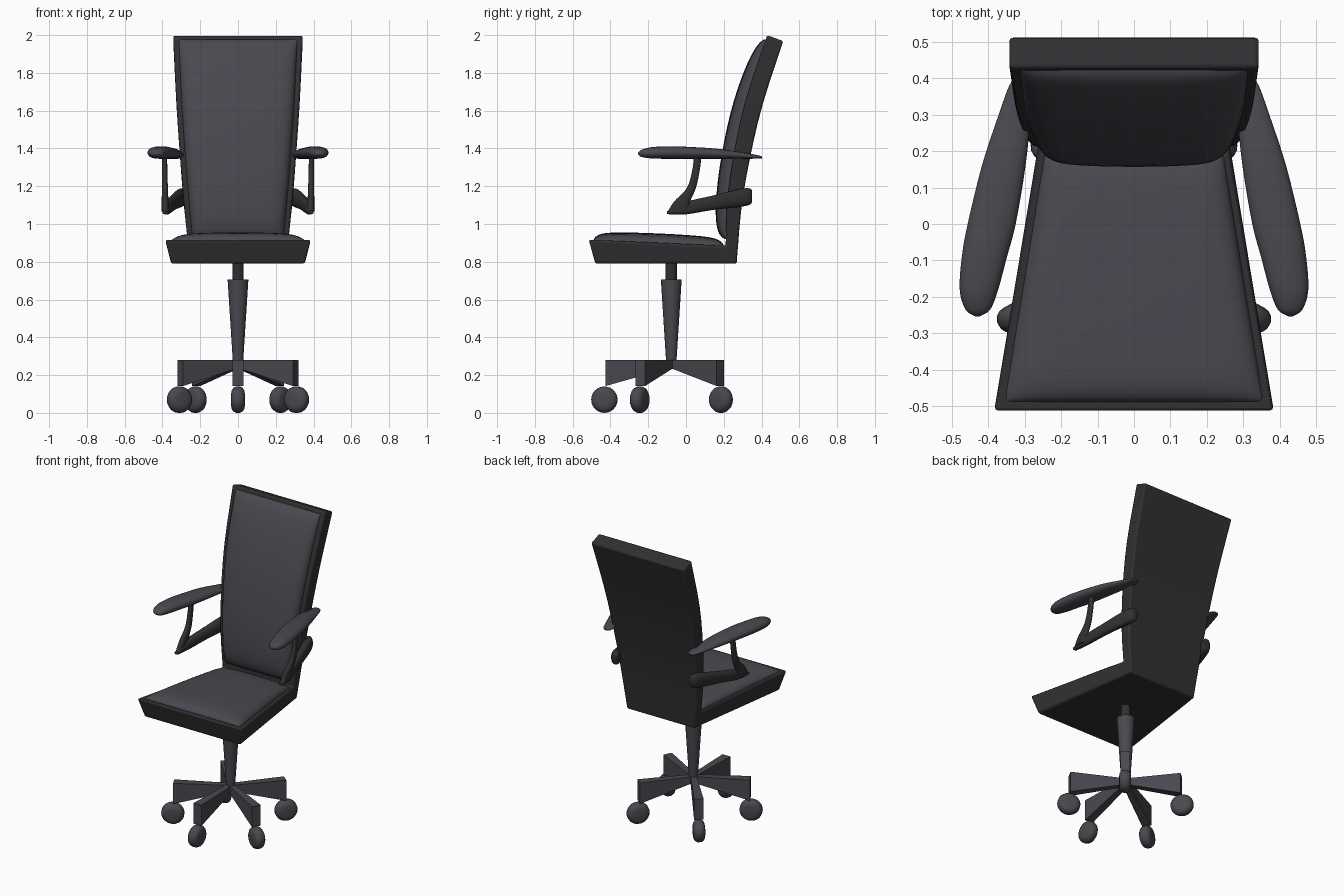
import bpy, bmesh, math
from mathutils import Vector

if "Cube" in bpy.data.objects:
    bpy.data.objects.remove(bpy.data.objects["Cube"])


def material(name, col):
    m = bpy.data.materials.new(name)
    m.diffuse_color = (*col, 1)
    m.use_nodes = True
    m.node_tree.nodes["Principled BSDF"].inputs["Base Color"].default_value = m.diffuse_color
    return m


DARK = material("dark_shell", (0.03, 0.03, 0.032))
GREY = material("charcoal", (0.065, 0.065, 0.078))


def finish(name, bm, mat, angle=35, bevel=0, mirror=False):
    bmesh.ops.recalc_face_normals(bm, faces=bm.faces)
    me = bpy.data.meshes.new(name)
    bm.to_mesh(me)
    bm.free()
    me.shade_smooth()
    me.set_sharp_from_angle(angle=math.radians(angle))
    ob = bpy.data.objects.new(name, me)
    bpy.context.collection.objects.link(ob)
    me.materials.append(mat)
    if mirror:
        ob.modifiers.new("mirror", 'MIRROR')
    if bevel:
        b = ob.modifiers.new("bevel", 'BEVEL')
        b.width, b.segments, b.limit_method = bevel, 2, 'ANGLE'
        b.angle_limit = math.radians(35)
    return ob


def spline(pts, t):
    """Smooth curve through tuples, t in 0..1."""
    n = len(pts) - 1
    i = min(int(t * n), n - 1)
    f = t * n - i
    b, c = Vector(pts[i]), Vector(pts[i + 1])
    a = Vector(pts[i - 1]) if i > 0 else b * 2 - c
    d = Vector(pts[i + 2]) if i + 2 <= n else c * 2 - b
    return 0.5 * (2 * b + (c - a) * f + (2 * a - 5 * b + 4 * c - d) * f * f
                  + (3 * b - a - 3 * c + d) * f ** 3)


def loft(rings):
    bm = bmesh.new()
    vs = [[bm.verts.new(p) for p in r] for r in rings]
    n = len(vs[0])
    for r, s in zip(vs, vs[1:]):
        for k in range(n):
            bm.faces.new((r[k], r[(k + 1) % n], s[(k + 1) % n], s[k]))
    bm.faces.new(vs[0])
    bm.faces.new(vs[-1])
    return bm


def tube(name, pts, plane, mat, steps=20, power=0.8):
    """Loft of rounded sections; pts hold x, y, z and two half sizes."""
    rings = []
    for i in range(steps + 1):
        x, y, z, a, b = spline(pts, i / steps)
        ring = []
        for k in range(20):
            c, s = math.cos(k * math.pi / 10), math.sin(k * math.pi / 10)
            c = math.copysign(abs(c) ** power, c) * a
            s = math.copysign(abs(s) ** power, s) * b
            ring.append((x + c, y, z + s) if plane == 'xz' else (x + c, y + s, z))
        rings.append(ring)
    return finish(name, loft(rings), mat, 60, mirror=True)


# Seat and back shell: one L-shaped loft (inner and outer y, z, half width)
INNER = [(0.21, 0.885, 0.265), (0.217, 1.1, 0.285), (0.25, 1.35, 0.306),
         (0.315, 1.65, 0.326), (0.43, 2.0, 0.343)]
OUTER = [(0.268, 0.79, 0.25), (0.293, 1.08, 0.285), (0.337, 1.34, 0.306),
         (0.405, 1.63, 0.326), (0.515, 1.968, 0.343)]
pairs = [((-0.515, 0.917, 0.387), (-0.48, 0.79, 0.355))]
pairs += [(spline(INNER, i / 12), spline(OUTER, i / 12)) for i in range(13)]
rings = [[(-p[2], p[0], p[1]), (p[2], p[0], p[1]),
          (q[2], q[0], q[1]), (-q[2], q[0], q[1])] for p, q in pairs]
finish("seat_and_back_shell", loft(rings), DARK, 30, bevel=0.01)


# Cushions: puffed grids that follow the shell
def cushion(name, place, n=24):
    bm = bmesh.new()
    par = [0.5 - 0.5 * math.cos(math.pi * i / n) for i in range(n + 1)]

    def puff(u):
        return math.sqrt(max(0, 1 - abs(2 * u - 1) ** 9)) * (0.82 + 0.18 * (1 - (2 * u - 1) ** 2))

    g = [[bm.verts.new(place(2 * u - 1, v, puff(u) * puff(v))) for u in par] for v in par]
    for i in range(n):
        for j in range(n):
            bm.faces.new((g[i][j], g[i][j + 1], g[i + 1][j + 1], g[i + 1][j]))
    bmesh.ops.holes_fill(bm, edges=[e for e in bm.edges if e.is_boundary], sides=0)
    return finish(name, bm, GREY, 70)


def on_seat(u, v, h):
    return (u * (0.357 - 0.112 * v), -0.49 + 0.69 * v, 0.91 - 0.03 * v + 0.055 * h)


def on_back(u, v, h):
    y, z, w = spline(INNER, 0.04 + 0.945 * v)
    return (u * (w - 0.027), y + 0.005 - 0.068 * h, z + 0.012 * h * v)


cushion("seat_cushion", on_seat)
cushion("back_cushion", on_back)

# Armrests: pad, upright post and lower arm, mirrored
tube("armrest_pad", [
    (0.430, -0.254, 1.372, 0.006, 0.004), (0.429, -0.235, 1.374, 0.034, 0.019),
    (0.426, -0.18, 1.377, 0.053, 0.030), (0.411, -0.09, 1.378, 0.062, 0.033),
    (0.391, 0.0, 1.377, 0.066, 0.032), (0.358, 0.16, 1.372, 0.060, 0.027),
    (0.328, 0.3, 1.362, 0.044, 0.017), (0.313, 0.38, 1.355, 0.030, 0.009),
    (0.310, 0.402, 1.353, 0.014, 0.005)], 'xz', GREY, 32, 0.9)
tube("armrest_post", [
    (0.388, 0.064, 1.37, 0.013, 0.02), (0.388, 0.052, 1.28, 0.014, 0.02),
    (0.387, 0.028, 1.19, 0.016, 0.024), (0.386, -0.02, 1.12, 0.018, 0.042),
    (0.385, -0.045, 1.065, 0.019, 0.052)], 'xy', DARK)
tube("armrest_lower_arm", [
    (0.385, -0.1, 1.06, 0.015, 0.008), (0.375, 0.0, 1.084, 0.022, 0.033),
    (0.343, 0.14, 1.112, 0.026, 0.038), (0.307, 0.28, 1.137, 0.029, 0.047),
    (0.290, 0.335, 1.145, 0.028, 0.044), (0.285, 0.35, 1.147, 0.02, 0.03)], 'xz', DARK)

# Gas column: tapered sleeve and piston
CY = -0.078


def column(name, z0, z1, r0, r1, mat):
    rings = [[(r * math.cos(k * math.pi / 12), CY + r * math.sin(k * math.pi / 12), z)
              for k in range(24)] for z, r in ((z0, r0), (z1, r1))]
    return finish(name, loft(rings), mat)


column("column_sleeve", 0.25, 0.705, 0.026, 0.055, GREY)
column("column_piston", 0.69, 0.80, 0.03, 0.03, DARK)

# Five-spoke base with a rounded caster under each spoke
for i, (cx, cy) in enumerate([(0, -0.432), (0.31, -0.245), (0.225, 0.185),
                              (-0.225, 0.185), (-0.31, -0.245)]):
    d = Vector((cx, cy - CY, 0))
    length = d.length
    d.normalize()
    side = Vector((-d.y, d.x, 0))
    hub = Vector((0, CY, 0))

    def at(r, s, z):
        return hub + d * r + side * s + Vector((0, 0, z))

    rings = [[at(r, -w, zb), at(r, w, zb), at(r, w, 0.28), at(r, -w, 0.28)]
             for r, w, zb in ((0, 0.018, 0.24), (length - 0.005, 0.029, 0.142))]
    finish("base_spoke_%d" % (i + 1), loft(rings), GREY)

    wheel = [(-0.036, 0.035), (-0.033, 0.05), (-0.024, 0.063), (-0.01, 0.07),
             (0.01, 0.07), (0.024, 0.063), (0.033, 0.05), (0.036, 0.035)]
    rings = [[at(length + q * math.cos(k * math.pi / 12), s, 0.07 + q * math.sin(k * math.pi / 12))
              for k in range(24)] for s, q in wheel]
    finish("caster_%d" % (i + 1), loft(rings), GREY, 40)
